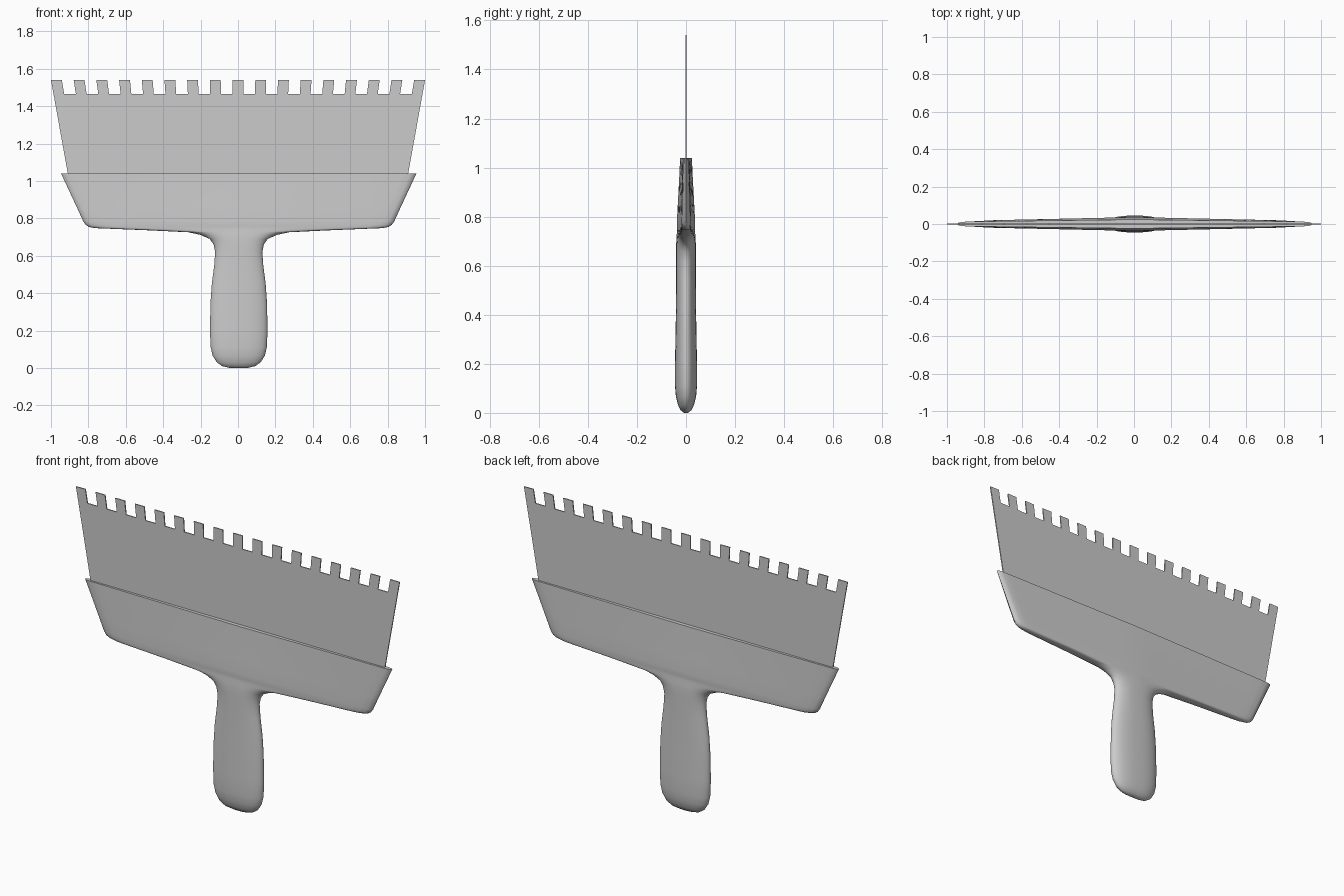
import bpy, bmesh, math

if "Cube" in bpy.data.objects:
    bpy.data.objects.remove(bpy.data.objects["Cube"])


def finish(name, bm, angle):
    bmesh.ops.recalc_face_normals(bm, faces=bm.faces[:])
    me = bpy.data.meshes.new(name)
    bm.to_mesh(me)
    bm.free()
    ob = bpy.data.objects.new(name, me)
    bpy.context.collection.objects.link(ob)
    bpy.ops.object.select_all(action='DESELECT')
    ob.select_set(True)
    bpy.context.view_layer.objects.active = ob
    bpy.ops.object.shade_smooth_by_angle(angle=math.radians(angle))
    return ob


# Notched blade: teeth fan outward with the slanted sides
def blade_x(f, z):
    return f * (0.91 + 0.09 * (z - 1.04) / 0.5)


TOP, NOTCH, TEETH, TOOTH_W = 1.54, 1.465, 17, 0.058
pitch = (2 - TOOTH_W) / (TEETH - 1)
outline = [(-1, 1.0)]
for i in range(TEETH):
    a = -1 + i * pitch
    b = a + TOOTH_W
    if i:
        outline.append((a, NOTCH))
    outline += [(a, TOP), (b, TOP)]
    if i < TEETH - 1:
        outline.append((b, NOTCH))
outline.append((1, 1.0))

bm = bmesh.new()
face = bm.faces.new([bm.verts.new((blade_x(f, z), -0.003, z)) for f, z in outline])
ext = bmesh.ops.extrude_face_region(bm, geom=[face])
bmesh.ops.translate(bm, vec=(0, 0.006, 0),
                    verts=[g for g in ext['geom'] if isinstance(g, bmesh.types.BMVert)])
finish("notched_blade", bm, 30)

# Head and grip in one loft: z, half width, half depth, end squareness, taper
ROWS = [
    (1.04, 0.950, 0.024, 60, 0.5), (0.95, 0.908, 0.028, 60, 0.5),
    (0.86, 0.866, 0.033, 60, 0.5), (0.785, 0.832, 0.037, 50, 0.5),
    (0.765, 0.818, 0.037, 40, 0.5), (0.754, 0.800, 0.036, 30, 0.5),
    (0.748, 0.770, 0.036, 20, 0.5), (0.737, 0.500, 0.037, 12, 0.4),
    (0.726, 0.270, 0.038, 6, 0.25), (0.712, 0.205, 0.039, 4, 0.15),
    (0.690, 0.155, 0.040, 3, 0.05), (0.660, 0.134, 0.040, 2.8, 0),
    (0.620, 0.126, 0.040, 2.6, 0), (0.550, 0.131, 0.040, 2.6, 0),
    (0.450, 0.144, 0.041, 2.6, 0), (0.350, 0.151, 0.042, 2.6, 0),
    (0.200, 0.154, 0.045, 2.6, 0), (0.110, 0.150, 0.045, 2.6, 0),
    (0.065, 0.139, 0.041, 2.6, 0), (0.030, 0.117, 0.032, 2.6, 0),
    (0.010, 0.088, 0.021, 2.6, 0), (0.000, 0.045, 0.008, 2.6, 0),
]
N = 48
bm = bmesh.new()
rings = []
for z, w, d, p, k in ROWS:
    ring = []
    for j in range(N):
        t = 2 * math.pi * j / N
        u = math.cos(t)
        y = d * (1 - k * abs(u)) * math.sqrt(max(0, 1 - abs(u) ** p))
        ring.append(bm.verts.new((0.004 + w * u, math.copysign(y, math.sin(t)), z)))
    rings.append(ring)
for r0, r1 in zip(rings, rings[1:]):
    for j in range(N):
        bm.faces.new((r0[j], r0[(j + 1) % N], r1[(j + 1) % N], r1[j]))
bm.faces.new(rings[0])
bm.faces.new(rings[-1])
finish("handle", bm, 45)
